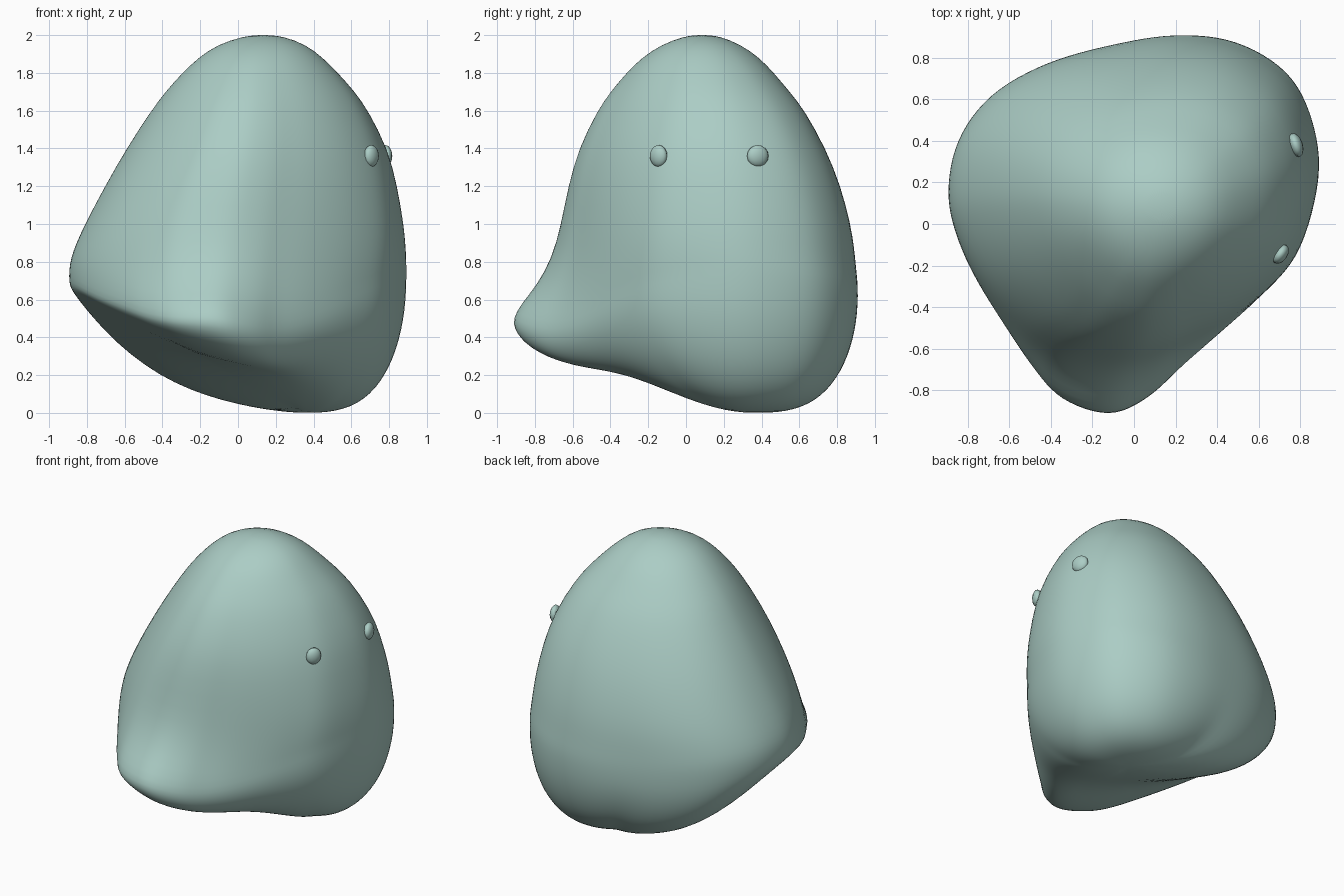
import bpy, bmesh, math
from mathutils import Vector
from mathutils.bvhtree import BVHTree

if "Cube" in bpy.data.objects:
    bpy.data.objects.remove(bpy.data.objects["Cube"])

mat = bpy.data.materials.new("pale sage green")
mat.diffuse_color = (0.41, 0.61, 0.56, 1)
mat.use_nodes = True
mat.node_tree.nodes["Principled BSDF"].inputs["Base Color"].default_value = mat.diffuse_color


def finish(bm, name):
    bmesh.ops.recalc_face_normals(bm, faces=bm.faces)
    for f in bm.faces:
        f.smooth = True
    me = bpy.data.meshes.new(name)
    bm.to_mesh(me)
    bm.free()
    me.materials.append(mat)
    ob = bpy.data.objects.new(name, me)
    bpy.context.collection.objects.link(ob)
    return ob


def catmull(a, b, c, d, t):
    return 0.5 * (2 * b + (c - a) * t + (2 * a - 5 * b + 4 * c - d) * t * t
                  + (3 * b - a - 3 * c + d) * t ** 3)


# Widest outline seen from above: x, y, height of the widest point
OUTLINE = [Vector(p) for p in [
    (-0.897, 0.15, 0.69), (-0.855, -0.06, 0.67), (-0.755, -0.28, 0.62), (-0.6, -0.53, 0.56),
    (-0.485, -0.70, 0.52), (-0.35, -0.85, 0.5), (-0.12, -0.925, 0.5), (0.07, -0.84, 0.46),
    (0.22, -0.70, 0.44), (0.4, -0.54, 0.48), (0.62, -0.34, 0.58), (0.79, -0.13, 0.66),
    (0.892, 0.22, 0.7), (0.86, 0.5, 0.68), (0.74, 0.73, 0.66), (0.49, 0.88, 0.63),
    (0.2, 0.912, 0.62), (-0.1, 0.865, 0.62), (-0.42, 0.775, 0.64), (-0.69, 0.62, 0.67),
    (-0.85, 0.4, 0.69)]]
n = len(OUTLINE)
outline = [catmull(*[OUTLINE[(i + k) % n] for k in (-1, 0, 1, 2)], t)
           for i in range(n) for t in (0, 1 / 3, 2 / 3)]

# Upper rings: z, xmin, xmax, ymin, ymax, outline weight, tilt, ymin before the tail is pressed in
UPPER = [
    (1.994, 0.03, 0.24, -0.01, 0.18, 0.0, 0, -0.01), (1.95, -0.11, 0.36, -0.13, 0.29, 0.1, 0, -0.13),
    (1.88, -0.21, 0.45, -0.235, 0.39, 0.2, 0, -0.235), (1.8, -0.295, 0.53, -0.315, 0.465, 0.3, 0, -0.315),
    (1.7, -0.385, 0.62, -0.4, 0.55, 0.4, 0, -0.4),
    (1.6, -0.46, 0.69, -0.47, 0.63, 0.5, 0, -0.49), (1.4, -0.59, 0.795, -0.57, 0.74, 0.62, 0, -0.63),
    (1.2, -0.705, 0.845, -0.625, 0.82, 0.7, 0, -0.74), (1.0, -0.81, 0.88, -0.665, 0.875, 0.78, 0.1, -0.83),
    (0.88, -0.86, 0.888, -0.71, 0.893, 0.85, 0.4, -0.875),
    (0.79, -0.887, 0.892, -0.79, 0.902, 0.92, 0.75, -0.9),
    (0.72, -0.897, 0.894, -0.88, 0.91, 0.98, 0.95, -0.915)]


def upper_ring(z, x0, x1, y0, y1, w, tilt, yv):
    unit = [Vector((p.x / 0.893, p.y / 0.91)) for p in outline]
    pts = [u.normalized().lerp(u, w) for u in unit]
    lx, hx = min(p.x for p in pts), max(p.x for p in pts)
    ly, hy = min(p.y for p in pts), max(p.y for p in pts)
    full = -0.1 - yv
    press = (y0 - yv) / full ** 2
    ring = []
    for p, o in zip(pts, outline):
        y = yv + (p.y - ly) / (hy - ly) * (y1 - yv)
        if y < -0.1:
            y += press * (-0.1 - y) ** 2
        ring.append(Vector((x0 + (p.x - lx) / (hx - lx) * (x1 - x0), y,
                            z + (o.z - 0.65) * tilt)))
    return ring


# Underside: rests near LOW, a low ridge runs left from there, and it rises towards the tail
LOW = Vector((0.35, 0.36, 0))


def clamp(t):
    return min(1, max(0, t))


def floor(x, y):
    t = clamp((0.3 * (LOW.x - x) + 0.95 * (LOW.y - y)) / 0.8)
    return 0.27 * max(0, LOW.x - x) ** 1.7 + 0.205 * t * t * (3 - 2 * t)


def under_ring(s):
    ring = []
    for o in outline:
        p = LOW + (o - LOW) * s
        power = 3 + 4 * max(clamp((-o.y - 0.2) / 0.5), clamp((-o.x - 0.1) / 0.5))
        f = floor(p.x, p.y)
        p.z = f + max(0.02, o.z - f) * (1 - math.sqrt(1 - s ** power))
        ring.append(p)
    return ring


rings = [upper_ring(*r) for r in UPPER] + [list(outline)]
rings += [under_ring(s) for s in (0.992, 0.97, 0.93, 0.87, 0.8, 0.7, 0.58, 0.45, 0.3, 0.15)]

# Body
bm = bmesh.new()
vr = [[bm.verts.new(p) for p in r] for r in rings]
m = len(outline)
for a, b in zip(vr, vr[1:]):
    for i in range(m):
        bm.faces.new((a[i], a[(i + 1) % m], b[(i + 1) % m], b[i]))
for ring, pole in ((vr[0], (0.13, 0.085, 2.002)), (vr[-1], LOW)):
    v = bm.verts.new(pole)
    for i in range(m):
        bm.faces.new((ring[i], ring[(i + 1) % m], v))
bmesh.ops.smooth_vert(bm, verts=[v for r in vr[8:18] for v in r], factor=0.25,
                      use_axis_x=True, use_axis_y=True, use_axis_z=True)
bm.normal_update()
tree = BVHTree.FromBMesh(bm)
body = finish(bm, "body")
body.modifiers.new("smooth", "SUBSURF").levels = 1

# Eyes: small flattened beads sitting on the surface
for name, y, r in (("right_eye", -0.145, 0.052), ("left_eye", 0.38, 0.06)):
    hit, normal, _, _ = tree.ray_cast(Vector((3, y, 1.36)), Vector((-1, 0, 0)))
    bm = bmesh.new()
    bmesh.ops.create_uvsphere(bm, u_segments=12, v_segments=8, radius=1)
    eye = finish(bm, name)
    eye.scale = (0.034, r, 0.058)
    eye.rotation_euler.z = math.atan2(normal.y, normal.x)
    eye.location = hit
